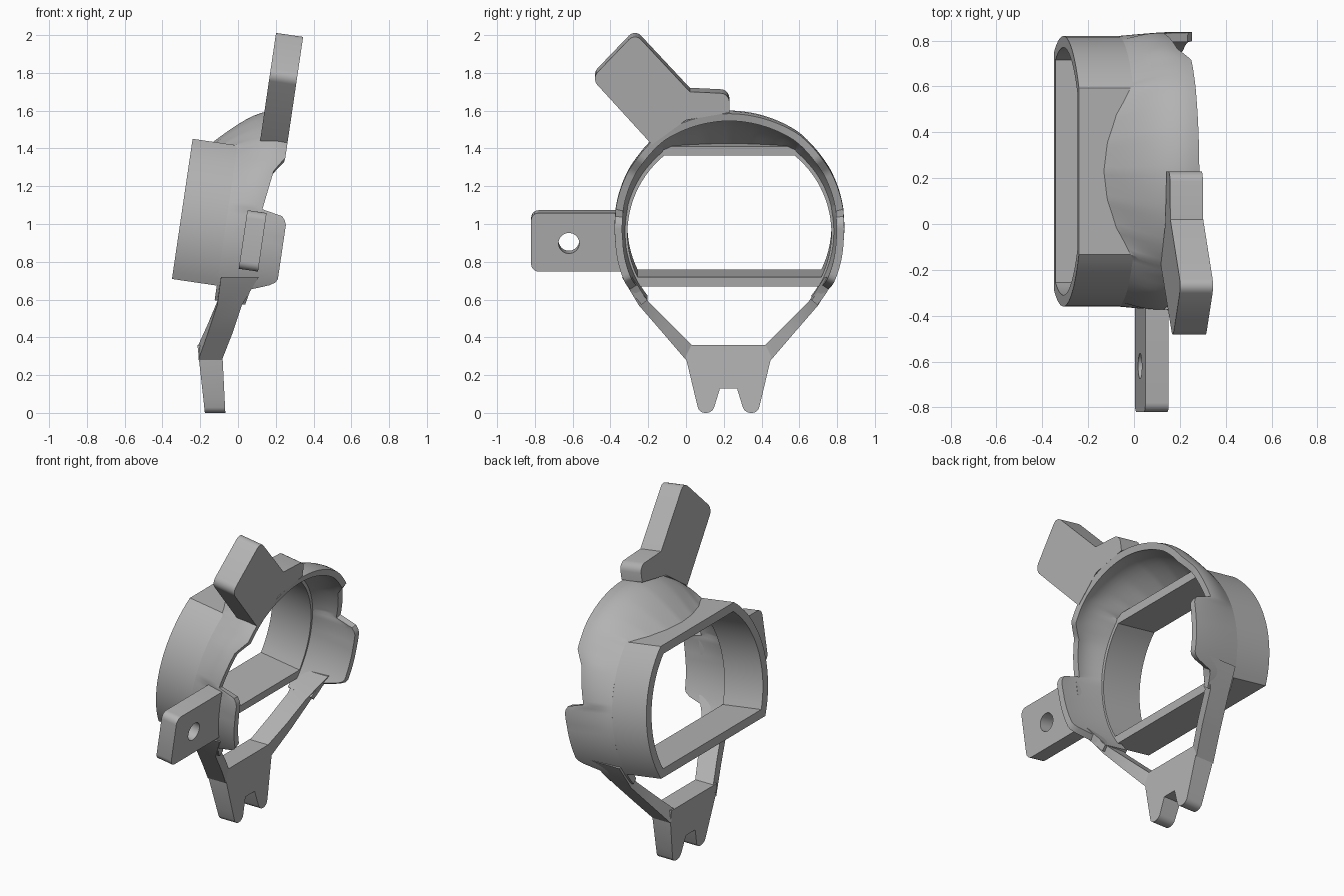
import bpy, bmesh, math
from mathutils import Vector, Matrix

if "Cube" in bpy.data.objects:
    bpy.data.objects.remove(bpy.data.objects["Cube"])

grey = bpy.data.materials.new("plain_grey")
grey.use_nodes = True
grey.diffuse_color = (0.45, 0.45, 0.45, 1)
grey.node_tree.nodes["Principled BSDF"].inputs["Base Color"].default_value = (0.45, 0.45, 0.45, 1)

# Tilted frame: u runs along the tube axis, w runs up the tube face
S = 0.146
C = math.sqrt(1 - S * S)
MID_Y, MID_W, RADIUS, FLAT = 0.23, -0.09, 0.59, 0.375


def tilted(u, y, w):
    return Vector((-0.295 + C * u + S * w, y, 1.08 - S * u + C * w))


def plate_point(u, y, z):
    return tilted(u, y, (z - 1.017) / C)


def finish(name, bm):
    bmesh.ops.recalc_face_normals(bm, faces=bm.faces)
    mesh = bpy.data.meshes.new(name)
    bm.to_mesh(mesh)
    bm.free()
    obj = bpy.data.objects.new(name, mesh)
    bpy.context.collection.objects.link(obj)
    mesh.materials.append(grey)
    return obj


def activate(obj):
    bpy.ops.object.select_all(action='DESELECT')
    obj.select_set(True)
    bpy.context.view_layer.objects.active = obj


def smooth(obj, angle=30):
    activate(obj)
    bpy.ops.object.shade_smooth_by_angle(angle=math.radians(angle))


def prism(name, outline, u0, u1, place, rounded=(), size=0.04):
    """Extrude a y/z outline from u0 to u1, rounding the listed corners."""
    bm = bmesh.new()
    verts = [bm.verts.new((u0, y, z)) for y, z in outline]
    bm.faces.new(verts)
    if rounded:
        bmesh.ops.bevel(bm, geom=[verts[i] for i in rounded], offset=size,
                        segments=5, profile=0.5, affect='VERTICES')
    top = bmesh.ops.extrude_face_region(bm, geom=list(bm.faces))
    for v in top["geom"]:
        if isinstance(v, bmesh.types.BMVert):
            v.co.x = u1
    for v in bm.verts:
        v.co = place(*v.co)
    return finish(name, bm)


def drill(obj, y, z, u):
    """Cut a round screw hole along the tube axis."""
    bm = bmesh.new()
    bmesh.ops.create_cone(bm, cap_ends=True, segments=32, radius1=0.055, radius2=0.055, depth=0.6)
    tilt = Matrix.Rotation(math.pi / 2 + math.asin(S), 4, 'Y')
    bm.transform(Matrix.Translation(plate_point(u, y, z)) @ tilt)
    cutter = finish("hole_cutter", bm)
    cutter.hide_render = True
    mod = obj.modifiers.new("hole", 'BOOLEAN')
    mod.object = cutter
    mod.solver = 'EXACT'
    activate(obj)
    bpy.ops.object.modifier_apply(modifier=mod.name)
    bpy.data.objects.remove(cutter)


def lookup(table, x):
    for (a, p), (b, q) in zip(table, table[1:]):
        if x <= b:
            return p + (q - p) * max(0, (x - a) / (b - a))
    return table[-1][1]


# Tube: a round sleeve with flat top and bottom
def sleeve_outline(inset):
    r, flat = RADIUS - inset, FLAT - inset
    low, high = math.asin((-flat - MID_W) / r), math.asin((flat - MID_W) / r)
    n = 20
    angles = [low + (high - low) * i / n for i in range(n + 1)]
    angles += [math.pi - a for a in reversed(angles)]
    return [(MID_Y + r * math.cos(a), MID_W + r * math.sin(a)) for a in angles]


bm = bmesh.new()
loops = [[bm.verts.new(tilted(u, *p)) for p in sleeve_outline(inset)]
         for inset, u in ((0, 0), (0, 0.27), (0.05, 0.27), (0.05, 0))]
for k in range(4):
    a, b = loops[k], loops[(k + 1) % 4]
    for i in range(len(a)):
        j = (i + 1) % len(a)
        bm.faces.new((a[i], a[j], b[j], b[i]))
smooth(finish("tube_sleeve", bm))

# Shell: hood over the top, running down both sides into clip flanges
RIM_R = [(-40, 0.59), (0, 0.605), (26, 0.635), (57, 0.675), (90, 0.68)]
RIM_U = [(-40, 0.40), (-28, 0.42), (-23, 0.54), (-20, 0.555), (9, 0.555), (12, 0.53),
         (14, 0.42), (34, 0.45), (42, 0.5), (90, 0.5)]
BACK_U = [(-40, 0.24), (50, 0.24), (62, 0.165), (75, 0.125), (90, 0.11)]
bm = bmesh.new()
rows, steps = [], 10
for deg in range(-38, 219, 2):
    lift = deg if deg <= 90 else 180 - deg
    a = math.radians(deg)
    r0 = min(RADIUS, (FLAT - MID_W) / max(math.sin(a), 0.01))
    r1, u0, u1 = lookup(RIM_R, lift), lookup(BACK_U, lift), lookup(RIM_U, lift)
    row = []
    for k in range(steps + 1):
        t = k / steps
        r = r0 + (r1 - r0) * math.sin(t * math.pi * 0.58)
        row.append(bm.verts.new(tilted(u0 + (u1 - u0) * t,
                                       MID_Y + r * math.cos(a), MID_W + r * math.sin(a))))
    rows.append(row)
for p, q in zip(rows, rows[1:]):
    for k in range(steps):
        bm.faces.new((p[k], q[k], q[k + 1], p[k + 1]))
shell = finish("hood_shell", bm)
# thicken towards the axis, whichever way the normals came out
face = shell.data.polygons[0]
centre = tilted(0.3, MID_Y, MID_W)
outward = face.normal.dot(face.center - centre) > 0
mod = shell.modifiers.new("thickness", 'SOLIDIFY')
mod.thickness = 0.04
mod.offset = -1 if outward else 1
activate(shell)
bpy.ops.object.modifier_apply(modifier=mod.name)
smooth(shell)

# Side mounting arm
arm = prism("side_arm", [(-0.82, 0.75), (-0.82, 1.06), (-0.335, 1.06), (-0.335, 0.75)],
            0.342, 0.445, plate_point, rounded=(0, 1))
drill(arm, -0.62, 0.9, 0.39)
smooth(arm)

# Upper mounting tab
tab = prism("upper_tab", [(-0.50, 1.78), (-0.27, 2.02), (0.02, 1.71), (0.23, 1.70),
                          (0.23, 1.6), (0.0, 1.56), (-0.18, 1.43)],
            0.355, 0.5, plate_point, rounded=(0, 1, 3), size=0.045)
drill(tab, -0.275, 1.77, 0.43)
smooth(tab)


# Foot with a notch, leaning slightly
def foot_point(t, y, z):
    back, front = -0.215 + 0.11 * (0.36 - z), -0.085 + 0.05 * (0.36 - z)
    return Vector((back + (front - back) * t, y, z))


half = [(0.0, 0.36), (0.0, 0.29), (0.05, 0.08), (0.07, 0.0), (0.14, 0.0), (0.18, 0.13)]
foot = prism("notched_foot", half + [(0.45 - y, z) for y, z in reversed(half)],
             0, 1, foot_point, rounded=(3, 4, 7, 8), size=0.03)
smooth(foot)

# Legs joining the foot to the shell: outer y/z, inner y/z, back x, front x
STATIONS = [((0.0, 0.28), (0.03, 0.36), -0.21, -0.085),
            ((-0.12, 0.42), (-0.08, 0.47), -0.16, -0.03),
            ((-0.25, 0.57), (-0.20, 0.59), -0.11, 0.02),
            ((-0.34, 0.72), (-0.285, 0.72), -0.09, 0.11)]
for name, flip in (("front_leg", False), ("rear_leg", True)):
    bm = bmesh.new()
    rings = []
    for outer, inner, x0, x1 in STATIONS:
        corners = [(x0, *outer), (x1, *outer), (x1, *inner), (x0, *inner)]
        rings.append([bm.verts.new((x, 0.45 - y if flip else y, z)) for x, y, z in corners])
    for p, q in zip(rings, rings[1:]):
        for k in range(4):
            j = (k + 1) % 4
            bm.faces.new((p[k], p[j], q[j], q[k]))
    bm.faces.new(rings[0])
    bm.faces.new(rings[-1])
    smooth(finish(name, bm))
